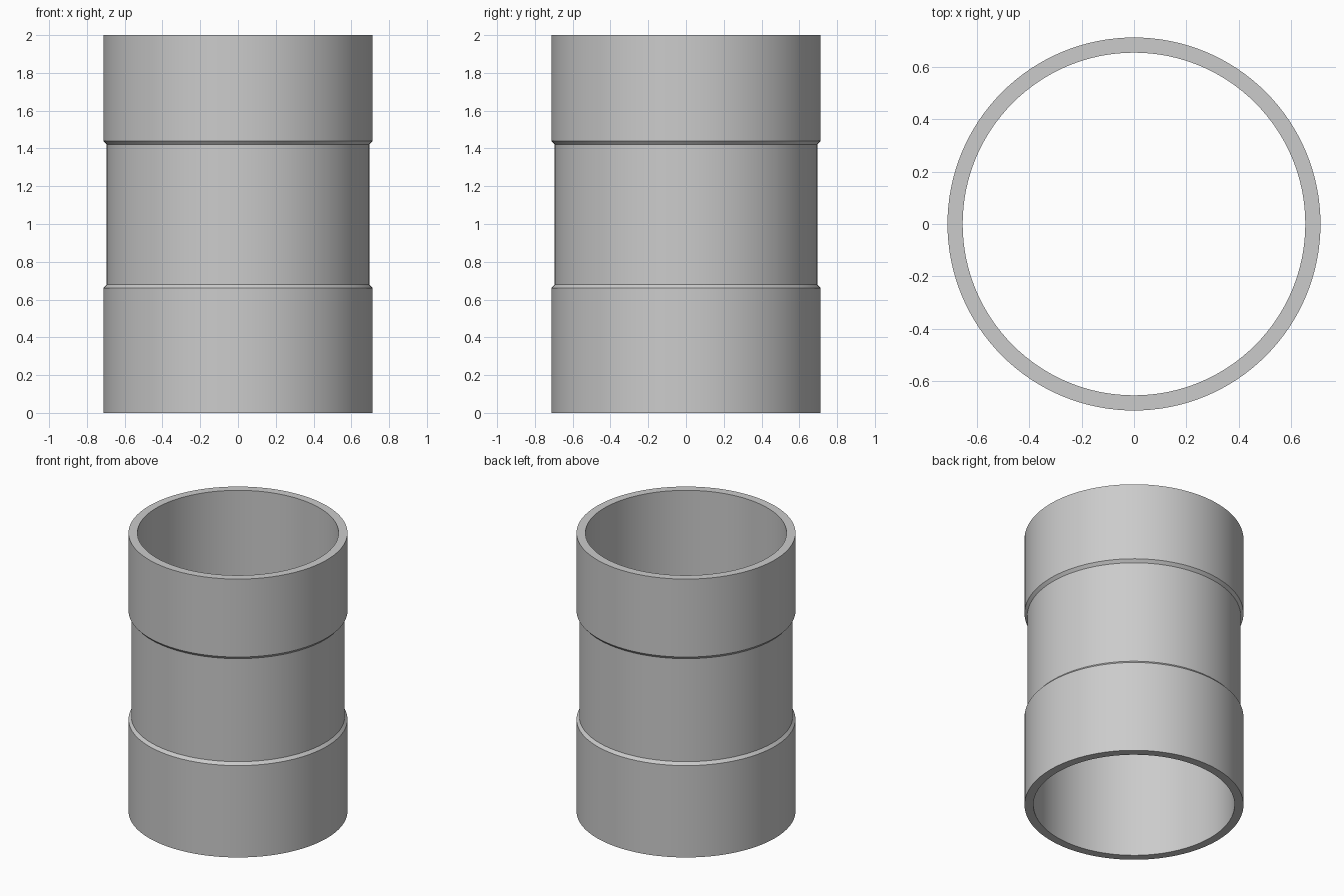
import bpy
import bmesh
import math

default = bpy.data.objects.get("Cube")
if default:
    bpy.data.objects.remove(default, do_unlink=True)

# Plain grey plastic
grey = bpy.data.materials.new("grey")
grey.use_nodes = True
colour = (0.6, 0.6, 0.6, 1)
grey.diffuse_color = colour
grey.node_tree.nodes["Principled BSDF"].inputs["Base Color"].default_value = colour

# Wall section as (radius, height), going round the closed loop
BORE, COLLAR, WAIST = 0.655, 0.713, 0.695
section = [
    (BORE, 0), (COLLAR, 0), (COLLAR, 0.66), (WAIST, 0.68),
    (WAIST, 1.42), (COLLAR, 1.44), (COLLAR, 2), (BORE, 2),
]

# Spin the section into an open sleeve with two collars
bm = bmesh.new()
verts = [bm.verts.new((r, 0, z)) for r, z in section]
edges = [bm.edges.new((verts[i - 1], verts[i])) for i in range(len(verts))]
bmesh.ops.spin(bm, geom=verts + edges, cent=(0, 0, 0), axis=(0, 0, 1),
               angle=math.tau, steps=128, use_merge=True)
bmesh.ops.remove_doubles(bm, verts=bm.verts, dist=0.0001)
bmesh.ops.recalc_face_normals(bm, faces=bm.faces)
mesh = bpy.data.meshes.new("pipe_sleeve")
bm.to_mesh(mesh)
bm.free()

sleeve = bpy.data.objects.new("pipe_sleeve", mesh)
bpy.context.collection.objects.link(sleeve)
mesh.materials.append(grey)

# Smooth round the walls, sharp at the rims and steps
bpy.ops.object.select_all(action="DESELECT")
sleeve.select_set(True)
bpy.context.view_layer.objects.active = sleeve
bpy.ops.object.shade_smooth_by_angle(angle=math.radians(30))
